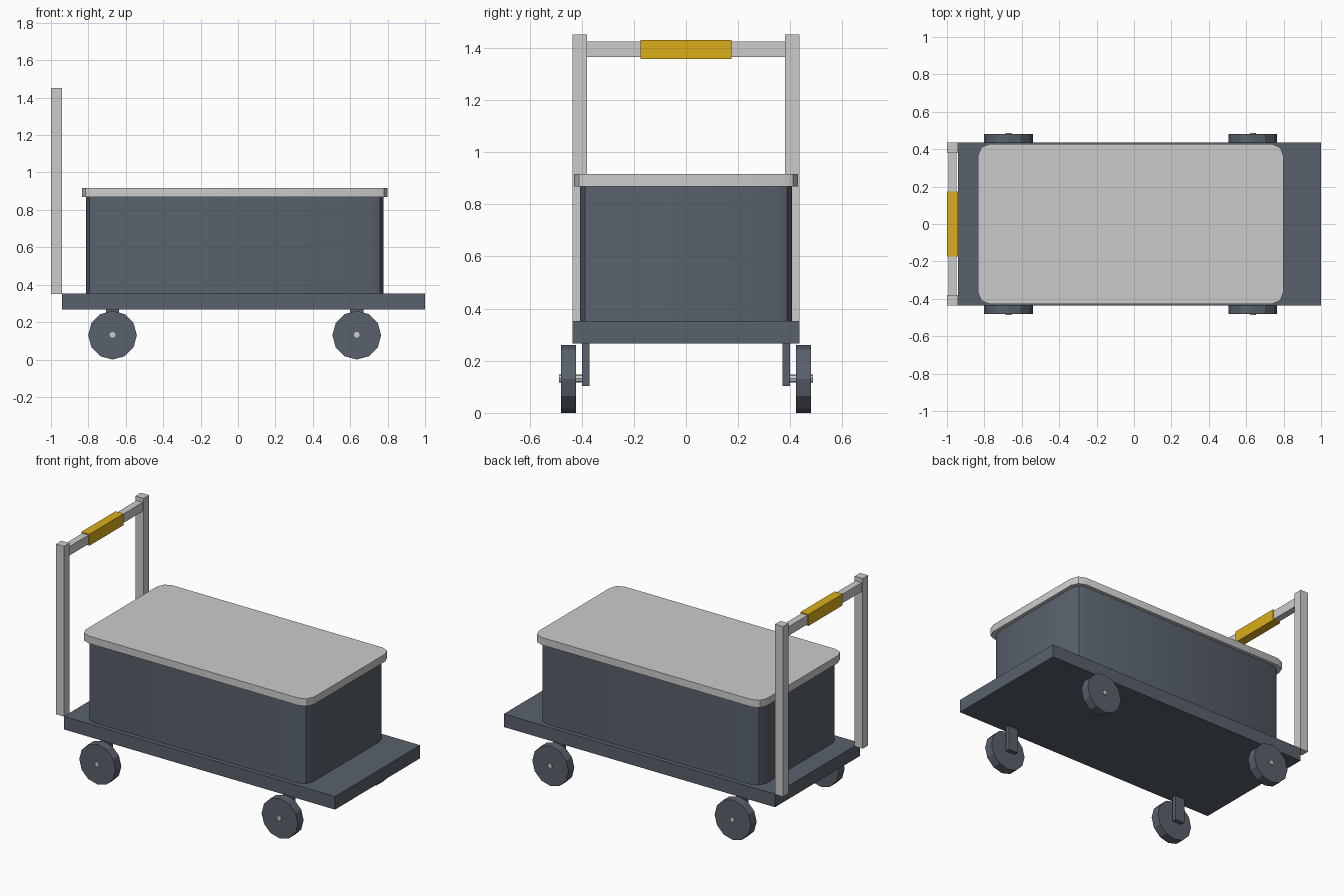
import bpy
import math

if "Cube" in bpy.data.objects:
    bpy.data.objects.remove(bpy.data.objects["Cube"])


def material(name, rgb):
    m = bpy.data.materials.new(name)
    m.diffuse_color = (*rgb, 1)
    m.use_nodes = True
    m.node_tree.nodes["Principled BSDF"].inputs["Base Color"].default_value = m.diffuse_color
    return m


SLATE = material("slate", (0.10, 0.12, 0.15))
YELLOW = material("yellow", (0.70, 0.42, 0.01))


def box(name, x, y, z, mat=None):
    """Box from (min, max) ranges on each axis."""
    lo, hi = zip(x, y, z)
    bpy.ops.mesh.primitive_cube_add(
        size=1, location=[(a + b) / 2 for a, b in zip(lo, hi)])
    o = bpy.context.object
    o.name = name
    o.scale = [b - a for a, b in zip(lo, hi)]
    bpy.ops.object.transform_apply(location=False, rotation=False, scale=True)
    if mat:
        o.data.materials.append(mat)
    return o


def rounded_box(name, x, y, z, r, mat=None):
    """Box whose four upright edges are rounded in two steps."""
    o = box(name, x, y, z, mat)
    weight = o.data.attributes.new("bevel_weight_edge", 'FLOAT', 'EDGE')
    for e in o.data.edges:
        a, b = (o.data.vertices[i].co for i in e.vertices)
        weight.data[e.index].value = 1.0 if abs(a.z - b.z) > 1e-4 else 0.0
    bev = o.modifiers.new("Bevel", 'BEVEL')
    bev.limit_method = 'WEIGHT'
    bev.width = r
    bev.segments = 2
    bpy.ops.object.modifier_apply(modifier=bev.name)
    bpy.ops.object.shade_smooth_by_angle(angle=math.radians(30))
    return o


def disc(name, x, y, z, r, sides, mat=None):
    """Cylinder along y between the two y values."""
    bpy.ops.mesh.primitive_cylinder_add(
        vertices=sides, radius=r, depth=abs(y[1] - y[0]),
        location=(x, (y[0] + y[1]) / 2, z), rotation=(math.pi / 2, 0, 0))
    o = bpy.context.object
    o.name = name
    if mat:
        o.data.materials.append(mat)
    return o


# Flat deck
box("deck", (-0.942, 1.0), (-0.435, 0.435), (0.267, 0.352), SLATE)

# Bin and its overhanging lid
rounded_box("bin", (-0.813, 0.777), (-0.407, 0.407), (0.352, 0.87), 0.065, SLATE)
rounded_box("lid", (-0.835, 0.80), (-0.429, 0.429), (0.868, 0.916), 0.065)

# Push handle
box("handle_bar", (-0.993, -0.949), (-0.381, 0.381), (1.366, 1.424))
box("handle_grip", (-1.0, -0.942), (-0.175, 0.175), (1.357, 1.431), YELLOW)

for side, s in (("right", -1), ("left", 1)):
    def span(a, b):
        return tuple(sorted((s * a, s * b)))

    # Upright post
    box(f"handle_post_{side}", (-1.0, -0.942), span(0.379, 0.435), (0.35, 1.452))

    # Wheels with bracket and axle
    for end, x in (("rear", -0.671), ("front", 0.635)):
        box(f"wheel_bracket_{end}_{side}", (x - 0.035, x + 0.035),
            span(0.371, 0.398), (0.104, 0.267), SLATE)
        disc(f"wheel_{end}_{side}", x, span(0.421, 0.480), 0.13, 0.13, 12, SLATE)
        disc(f"axle_{end}_{side}", x, span(0.397, 0.487), 0.132, 0.016, 8)
